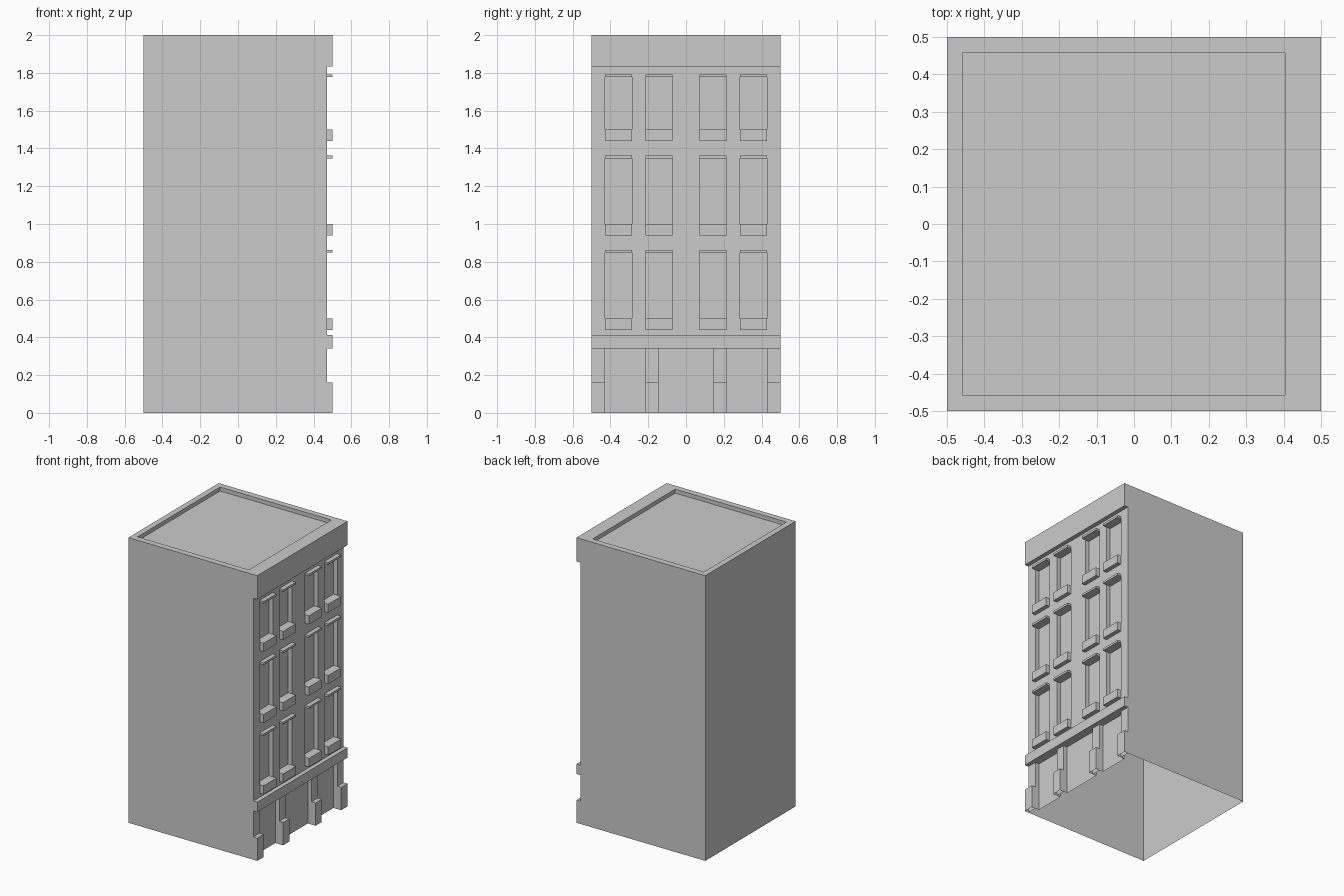
import bpy, bmesh
from mathutils import Matrix, Vector

if "Cube" in bpy.data.objects:
    bpy.data.objects.remove(bpy.data.objects["Cube"])

WALL, FRONT, DEEP = 0.47, 0.5, 0.44          # facade plane, trim plane, recess plane
WINDOWS_Y = [(-0.43, -0.286), (-0.214, -0.072), (0.072, 0.214), (0.286, 0.43)]
WINDOWS_Z = [(0.5, 0.848), (1.0, 1.347), (1.5, 1.777)]
PIERS_Y = [(-0.5, -0.43), (-0.214, -0.146), (0.146, 0.214), (0.43, 0.5)]
DOORS_Y = [(-0.43, -0.214), (-0.146, 0.146), (0.214, 0.43)]
BAND_Z = (0.342, 0.412)
CORNICE_Z = 1.833


def finish(name, bm):
    mesh = bpy.data.meshes.new(name)
    bm.to_mesh(mesh)
    bm.free()
    obj = bpy.data.objects.new(name, mesh)
    bpy.context.collection.objects.link(obj)
    return obj


def boxes(name, spans, skip=((-1, 0, 0),)):
    """Boxes given as ((x0,x1),(y0,y1),(z0,z1)), left open on the skipped sides."""
    bm = bmesh.new()
    for span in spans:
        centre = Vector([(a + b) / 2 for a, b in span])
        size = Vector([b - a for a, b in span])
        bmesh.ops.create_cube(bm, size=1, matrix=Matrix.Translation(centre) @ Matrix.Diagonal(size).to_4x4())
    bm.normal_update()
    hidden = [f for f in bm.faces if any(f.normal.dot(Vector(s)) > 0.9 for s in skip)]
    bmesh.ops.delete(bm, geom=hidden, context='FACES')
    return finish(name, bm)


def within(v, spans):
    return any(a < v < b for a, b in spans)


# Plain side and rear walls, open underneath
boxes("walls", [((-0.5, WALL), (-0.5, 0.5), (0, 2))], skip=((1, 0, 0), (0, 0, 1), (0, 0, -1)))

# Parapet rim stepping down to the sunken roof
bm = bmesh.new()
loops = []
for x0, x1, y, z in [(-0.5, WALL, 0.5, 2), (-0.459, 0.404, 0.457, 2), (-0.459, 0.404, 0.457, 1.972)]:
    loops.append([bm.verts.new(p) for p in [(x0, -y, z), (x1, -y, z), (x1, y, z), (x0, y, z)]])
for a, b in zip(loops, loops[1:]):
    for i in range(4):
        j = (i + 1) % 4
        bm.faces.new((a[i], a[j], b[j], b[i]))
bm.faces.new(loops[-1])
finish("roof", bm)

# Facade wall: a grid whose window and shopfront cells are pushed in
ys = sorted({v for s in WINDOWS_Y + PIERS_Y for v in s})
zs = sorted({v for s in WINDOWS_Z for v in s} | {0, BAND_Z[0], CORNICE_Z})
bm = bmesh.new()
grid = [[bm.verts.new((WALL, y, z)) for z in zs] for y in ys]
recessed = []
for i in range(len(ys) - 1):
    for k in range(len(zs) - 1):
        face = bm.faces.new((grid[i][k], grid[i + 1][k], grid[i + 1][k + 1], grid[i][k + 1]))
        y, z = (ys[i] + ys[i + 1]) / 2, (zs[k] + zs[k + 1]) / 2
        door = z < BAND_Z[0] and within(y, DOORS_Y)
        window = within(y, WINDOWS_Y) and within(z, WINDOWS_Z)
        if door or window:
            recessed.append(face)
new = bmesh.ops.extrude_face_region(bm, geom=recessed)["geom"]
bmesh.ops.translate(bm, vec=(DEEP - WALL, 0, 0), verts=[g for g in new if isinstance(g, bmesh.types.BMVert)])
old = [f for f in recessed if f.is_valid]
floor = [f for f in bm.faces if all(v.co.z < 1e-5 for v in f.verts)]
bmesh.ops.delete(bm, geom=old + floor, context='FACES')
finish("facade_wall", bm)

# Projecting trim
TRIM = (WALL, FRONT)
boxes("cornice", [(TRIM, (-0.5, 0.5), (CORNICE_Z, 2))])
boxes("shopfront_band", [(TRIM, (-0.5, 0.5), BAND_Z)])
boxes("window_sills", [(TRIM, y, (z[0] - 0.06, z[0])) for y in WINDOWS_Y for z in WINDOWS_Z])
boxes("window_lintels", [(TRIM, y, (z[1], z[1] + 0.015)) for y in WINDOWS_Y for z in WINDOWS_Z])
boxes("pier_bases", [(TRIM, y, (0, 0.16)) for y in PIERS_Y], skip=((-1, 0, 0), (0, 0, -1)))
